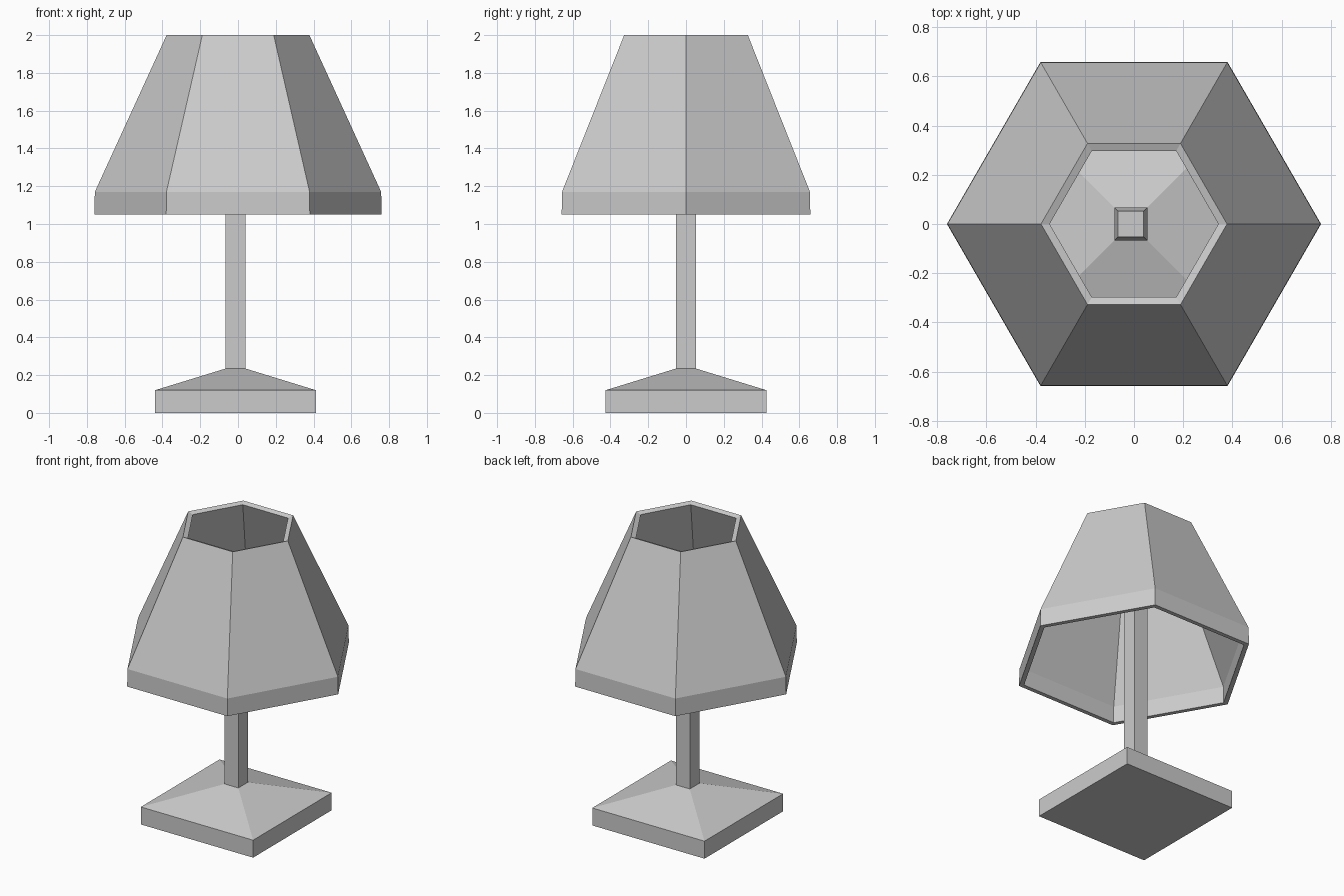
import bpy, bmesh
from math import cos, sin, pi, sqrt

cube = bpy.data.objects.get("Cube")
if cube:
    bpy.data.objects.remove(cube, do_unlink=True)

# Single matte grey for the whole lamp
grey = bpy.data.materials.new("light_grey")
grey.use_nodes = True
colour = (0.6, 0.6, 0.6, 1)
grey.diffuse_color = colour
grey.node_tree.nodes["Principled BSDF"].inputs["Base Color"].default_value = colour


def stack(name, profile, sides, turn=0, centre=(0, 0), closed=False):
    """Flat-sided part from (radius, z) rings; closed joins the last ring to the first."""
    bm = bmesh.new()
    angles = [turn + 2 * pi * i / sides for i in range(sides)]
    rings = [[bm.verts.new((centre[0] + r * cos(a), centre[1] + r * sin(a), z))
              for a in angles] for r, z in profile]
    pairs = list(zip(rings, rings[1:]))
    if closed:
        pairs.append((rings[-1], rings[0]))
    else:
        bm.faces.new(rings[0])
        bm.faces.new(rings[-1])
    for low, high in pairs:
        for i in range(sides):
            j = (i + 1) % sides
            bm.faces.new((low[i], low[j], high[j], high[i]))
    bmesh.ops.recalc_face_normals(bm, faces=bm.faces)
    mesh = bpy.data.meshes.new(name)
    bm.to_mesh(mesh)
    bm.free()
    mesh.materials.append(grey)
    obj = bpy.data.objects.new(name, mesh)
    bpy.context.collection.objects.link(obj)
    return obj


def square(name, profile):
    """Square part from (half width, z) rings, on the stand's axis."""
    rings = [(h * sqrt(2), z) for h, z in profile]
    return stack(name, rings, 4, pi / 4, (-0.013, 0))


# Slab foot with a low pyramid top
square("base", [(0.426, 0), (0.426, 0.12), (0.052, 0.235)])

# Straight square post and the socket hidden inside the shade
square("post", [(0.052, 0.22), (0.052, 1.52)])
square("socket", [(0.052, 1.5), (0.067, 1.54), (0.052, 1.62)])

# Hollow six-sided shade: outer wall up, inner wall back down
stack("shade", [(0.76, 1.05), (0.758, 1.17), (0.378, 2.0),
                (0.343, 1.988), (0.725, 1.163), (0.727, 1.05)], 6, closed=True)
